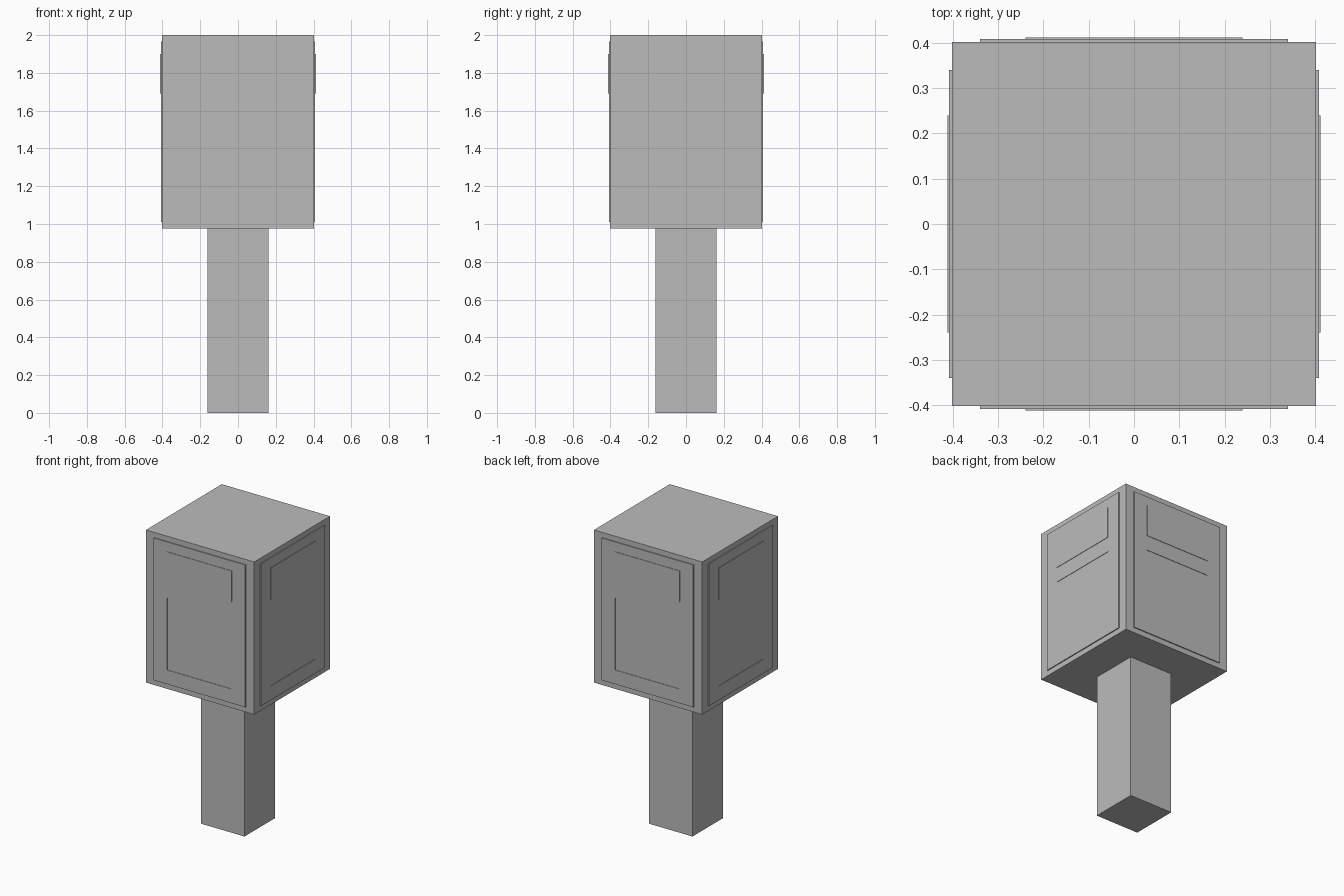
import bpy, bmesh, math
from mathutils import Matrix, Vector

if "Cube" in bpy.data.objects:
    bpy.data.objects.remove(bpy.data.objects["Cube"])

grey = bpy.data.materials.new("plain_grey")
grey.use_nodes = True
grey.diffuse_color = (0.5, 0.5, 0.5, 1)
grey.node_tree.nodes["Principled BSDF"].inputs["Base Color"].default_value = (0.5, 0.5, 0.5, 1)

HALF = 0.402       # half width of the head
PLATE = 0.0068     # thickness of a side plate
STEP = 0.003       # relief of the small panels


def finish(name, bm):
    bmesh.ops.recalc_face_normals(bm, faces=bm.faces)
    mesh = bpy.data.meshes.new(name)
    bm.to_mesh(mesh)
    bm.free()
    mesh.materials.append(grey)
    obj = bpy.data.objects.new(name, mesh)
    bpy.context.collection.objects.link(obj)
    return obj


def block(name, half, z0, z1):
    bm = bmesh.new()
    bmesh.ops.create_cube(bm, size=1, matrix=Matrix.Translation((0, 0, (z0 + z1) / 2))
                          @ Matrix.Diagonal((2 * half, 2 * half, z1 - z0, 1)))
    return finish(name, bm)


def extrude(bm, faces, dy):
    """Push a set of faces along y, leaving walls behind."""
    out = bmesh.ops.extrude_face_region(bm, geom=faces)["geom"]
    bmesh.ops.delete(bm, geom=[f for f in faces if f.is_valid], context='FACES_ONLY')
    bmesh.ops.translate(bm, vec=Vector((0, dy, 0)),
                        verts=[g for g in out if isinstance(g, bmesh.types.BMVert)])
    return [g for g in out if isinstance(g, bmesh.types.BMFace)]


def side_plate(name, angle):
    """Plate with a raised upper panel and a sunken lower panel."""
    xs = (-0.34, -0.24, 0.24, 0.34)
    zs = (1.01, 1.105, 1.59, 1.69, 1.90, 1.965)
    bm = bmesh.new()
    v = [[bm.verts.new((x, -HALF, z)) for x in xs] for z in zs]
    cells = [bm.faces.new((v[j][i], v[j][i + 1], v[j + 1][i + 1], v[j + 1][i]))
             for j in range(len(zs) - 1) for i in range(len(xs) - 1)]
    front = extrude(bm, cells, -PLATE)

    def cell_at(z):
        return [f for f in front if abs(f.calc_center_median().x) < 0.1
                and abs(f.calc_center_median().z - z) < 0.04]

    raised, sunken = cell_at(1.795), cell_at(1.3475)
    extrude(bm, raised, -STEP)
    extrude(bm, sunken, STEP)
    bmesh.ops.rotate(bm, verts=bm.verts, cent=(0, 0, 0), matrix=Matrix.Rotation(angle, 3, 'Z'))
    return finish(name, bm)


# Stem and head
block("stem", 0.161, 0.0, 0.975)
block("head", HALF, 0.975, 2.0)

# One panelled plate on each side of the head
for k, side in enumerate(("front", "left", "back", "right")):
    side_plate(side + "_plate", k * math.pi / 2)
